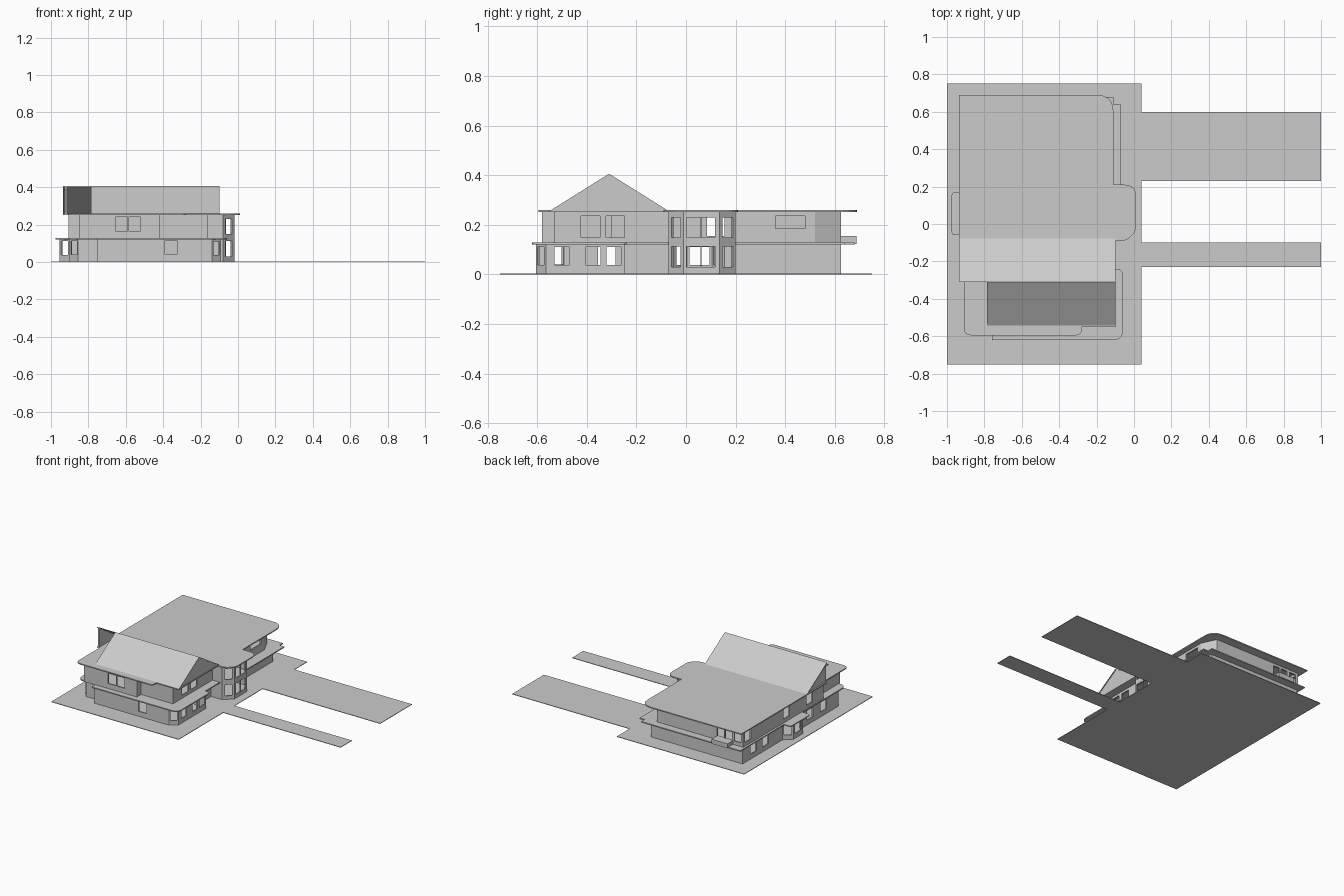
import bpy, bmesh, math
from mathutils import Vector

if "Cube" in bpy.data.objects:
    bpy.data.objects.remove(bpy.data.objects["Cube"])


def make_object(name, verts, faces):
    mesh = bpy.data.meshes.new(name)
    mesh.from_pydata(verts, [], faces)
    obj = bpy.data.objects.new(name, mesh)
    bpy.context.collection.objects.link(obj)
    return obj


def rounded(points):
    # points are (x, y) or (x, y, corner radius)
    out = []
    n = len(points)
    for i, p in enumerate(points):
        c = Vector(p[:2])
        if len(p) == 2:
            out.append(c)
            continue
        a = c + (Vector(points[i - 1][:2]) - c).normalized() * p[2]
        b = c + (Vector(points[(i + 1) % n][:2]) - c).normalized() * p[2]
        for k in range(6):
            t = k / 5
            out.append(a * (1 - t) ** 2 + c * 2 * t * (1 - t) + b * t * t)
    return out


def slab(name, points, z0, z1):
    pts = rounded(points)
    n = len(pts)
    verts = [(p.x, p.y, z) for z in (z0, z1) for p in pts]
    faces = [tuple(reversed(range(n))), tuple(range(n, 2 * n))]
    faces += [(i, (i + 1) % n, n + (i + 1) % n, n + i) for i in range(n)]
    return make_object(name, verts, faces)


def box(name, x0, x1, y0, y1, z0, z1):
    return slab(name, [(x0, y0), (x1, y0), (x1, y1), (x0, y1)], z0, z1)


def apply_modifiers(obj):
    bpy.context.view_layer.objects.active = obj
    for m in list(obj.modifiers):
        bpy.ops.object.modifier_apply(modifier=m.name)


def walls(name, points, z0, z1, windows):
    # hollow wall ring with openings cut through
    n = len(points)
    verts = [(p[0], p[1], z) for z in (z0, z1) for p in points]
    ring = make_object(name, verts,
                       [(i, (i + 1) % n, n + (i + 1) % n, n + i) for i in range(n)])
    solid = ring.modifiers.new("thickness", 'SOLIDIFY')
    solid.thickness = 0.01
    solid.offset = -1
    solid.use_even_offset = True
    cutters = []
    for x, y, angle, width, b, t in windows:
        c = box("opening_cutter", -0.02, 0.02, -width / 2, width / 2, b, t)
        c.location = (x, y, 0)
        c.rotation_euler.z = math.radians(angle)
        c.hide_render = True
        cutters.append(c)
        m = ring.modifiers.new("opening", 'BOOLEAN')
        m.operation = 'DIFFERENCE'
        m.solver = 'EXACT'
        m.object = c
    bpy.context.view_layer.update()
    apply_modifiers(ring)
    for c in cutters:
        bpy.data.objects.remove(c)
    return ring


def row_y(x, angle, centres, width, b, t):
    return [(x, y, angle, width, b, t) for y in centres]


# Ground and driveways
slab("ground_plot", [(-1, -0.75), (0.04, -0.75), (0.04, -0.23), (1, -0.23),
                     (1, -0.10), (0.04, -0.10), (0.04, 0.23), (1, 0.23),
                     (1, 0.60), (0.04, 0.60), (0.04, 0.75), (-1, 0.75)], 0, 0.004)

# Ground floor
turret = [(-0.08, -0.07), (-0.02, -0.01), (-0.02, 0.135), (-0.075, 0.20)]
lower = [(-0.75, -0.605), (-0.14, -0.605), (-0.09, -0.565), (-0.09, -0.245),
         (-0.17, -0.245), (-0.17, -0.07)] + turret + [
         (-0.15, 0.20), (-0.15, 0.625), (-0.90, 0.625), (-0.90, 0.16),
         (-0.955, 0.11), (-0.955, 0.0), (-0.90, -0.055), (-0.90, -0.495),
         (-0.855, -0.55), (-0.75, -0.55)]
turret_low, turret_high = (0.03, 0.112), (0.15, 0.23)


def turret_windows(b, t):
    return ([(-0.05, -0.04, -45, 0.05, b, t), (-0.0475, 0.1675, 40, 0.055, b, t)]
            + row_y(-0.02, 0, (0.03, 0.09), 0.055, b, t))


low_windows = turret_windows(*turret_low)
low_windows += row_y(-0.09, 0, (-0.50, -0.375, -0.29), 0.06, 0.038, 0.11)
low_windows += row_y(-0.90, 180, (0.50, 0.36, -0.16, -0.32), 0.07, 0.038, 0.11)
low_windows += row_y(-0.955, 180, (0.055,), 0.08, 0.038, 0.11)
low_windows += [(-0.115, -0.585, -51, 0.042, 0.038, 0.11),
                (-0.3575, -0.605, -90, 0.065, 0.04, 0.115),
                (-0.9275, -0.0275, -135, 0.05, 0.038, 0.112),
                (-0.9275, 0.135, 138, 0.05, 0.038, 0.112),
                (-0.8775, -0.5225, -129, 0.05, 0.04, 0.112)]
slab("foundation", lower, 0.003, 0.015)
walls("ground_floor_walls", lower, 0.012, 0.122, low_windows)

# Raised trims for the garage door and the entrance door
box("garage_door", -0.15, -0.146, 0.225, 0.605, 0.015, 0.10)
box("entrance_door", -0.17, -0.166, -0.235, -0.105, 0.015, 0.10)

# Canopy between the floors
slab("lower_canopy", [(-0.91, -0.57, 0.05), (-0.76, -0.57), (-0.76, -0.62),
                      (-0.06, -0.62, 0.05), (-0.06, -0.24, 0.03), (-0.10, -0.24),
                      (-0.10, -0.07)] + turret + [
                      (-0.07, 0.21), (-0.07, 0.64), (-0.11, 0.64), (-0.11, 0.68),
                      (-0.92, 0.68), (-0.92, 0.17), (-0.975, 0.17, 0.02),
                      (-0.975, -0.06, 0.02), (-0.91, -0.06)], 0.12, 0.128)

# Upper floor
upper = [(-0.85, -0.58), (-0.42, -0.58), (-0.42, -0.53), (-0.16, -0.53),
         (-0.16, -0.07)] + turret + [
         (-0.15, 0.20), (-0.15, 0.52), (-0.20, 0.625), (-0.905, 0.625),
         (-0.905, -0.31), (-0.85, -0.31)]
high_windows = turret_windows(*turret_high)
high_windows += row_y(-0.16, 0, (-0.385, -0.285), 0.075, 0.15, 0.235)
high_windows += row_y(-0.15, 0, (0.42,), 0.12, 0.185, 0.235)
high_windows += row_y(-0.905, 180, (0.57, 0.12, -0.15), 0.07, 0.155, 0.235)
high_windows += [(x, -0.58, -90, 0.064, 0.165, 0.24) for x in (-0.622, -0.552)]
high_windows += [(x, 0.625, 90, 0.055, 0.155, 0.235) for x in (-0.86, -0.785, -0.72)]
walls("upper_floor_walls", upper, 0.126, 0.254, high_windows)

# Rear window box
box("rear_window_box", -0.82, -0.69, 0.62, 0.688, 0.122, 0.155)

# Flat roof with rounded corners and the turret cover
slab("flat_roof", [(-0.91, -0.595, 0.04), (-0.28, -0.595, 0.03), (-0.28, -0.55),
                   (-0.10, -0.55), (-0.10, -0.09), (-0.04, -0.09, 0.03),
                   (0.01, -0.04, 0.03), (0.01, 0.21, 0.06), (-0.11, 0.21),
                   (-0.11, 0.69, 0.09), (-0.935, 0.69), (-0.935, -0.31),
                   (-0.91, -0.31)], 0.252, 0.260)


def extrude_yz(name, profile, x0, x1):
    n = len(profile)
    verts = [(x, y, z) for x in (x0, x1) for y, z in profile]
    faces = [tuple(reversed(range(n))), tuple(range(n, 2 * n))]
    faces += [(i, (i + 1) % n, n + (i + 1) % n, n + i) for i in range(n)]
    return make_object(name, verts, faces)


# Pitched roof: the front slope is shorter and open at its left end
extrude_yz("rear_roof_slope", [(-0.07, 0.256), (-0.31, 0.406), (-0.31, 0.399),
                               (-0.081, 0.256)], -0.935, -0.10)
extrude_yz("front_roof_slope", [(-0.55, 0.256), (-0.539, 0.256), (-0.31, 0.399),
                                (-0.31, 0.406)], -0.785, -0.10)
extrude_yz("right_gable", [(-0.54, 0.256), (-0.08, 0.256), (-0.31, 0.40)], -0.115, -0.105)
extrude_yz("left_gable", [(-0.31, 0.256), (-0.08, 0.256), (-0.31, 0.40)], -0.925, -0.915)
extrude_yz("inner_gable", [(-0.54, 0.256), (-0.31, 0.256), (-0.31, 0.40)], -0.785, -0.777)

# Consistent outward faces
for obj in bpy.context.scene.objects:
    bm = bmesh.new()
    bm.from_mesh(obj.data)
    bmesh.ops.recalc_face_normals(bm, faces=bm.faces)
    bm.to_mesh(obj.data)
    bm.free()
